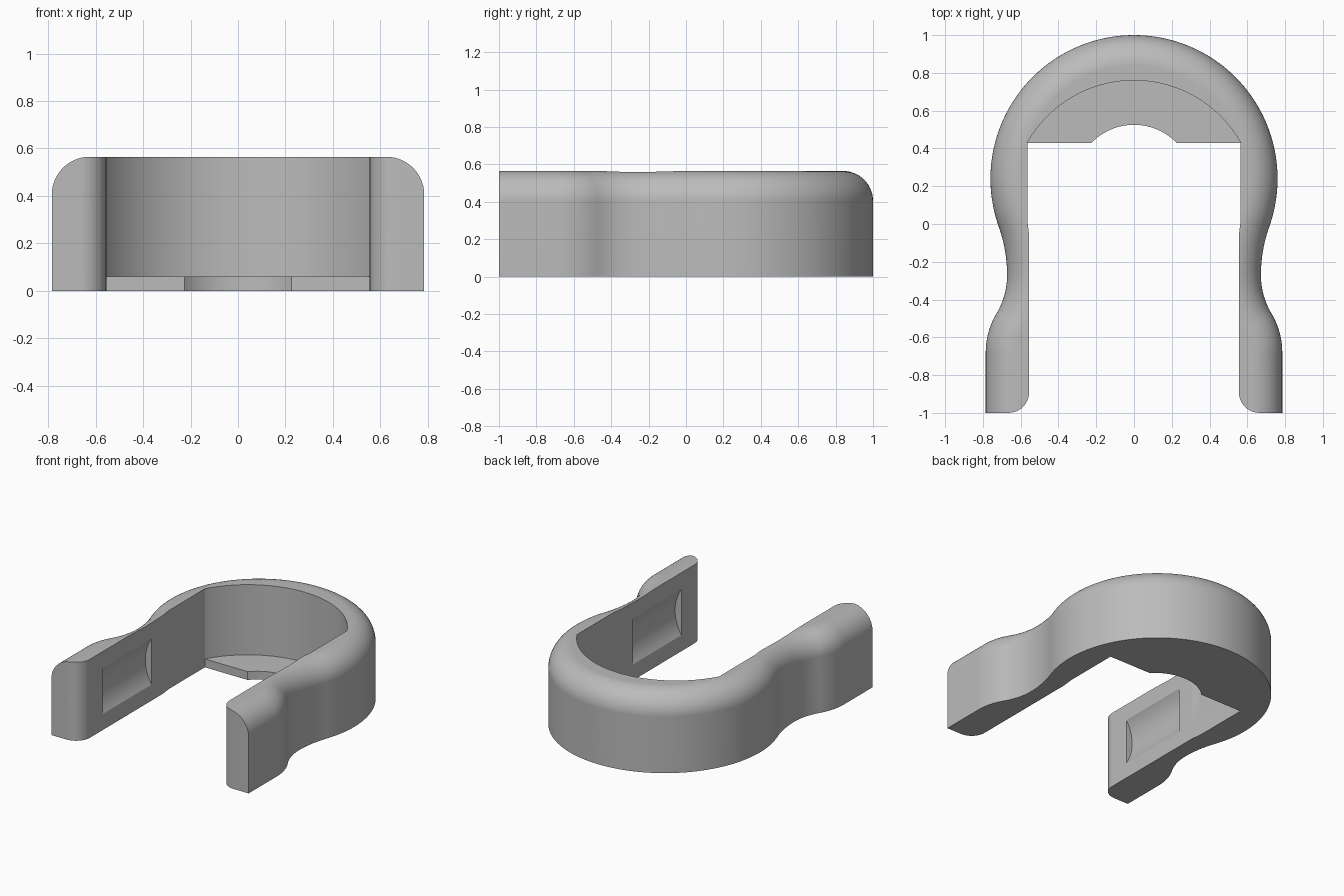
import bpy, bmesh
from math import sin, cos, pi, asin, atan2, sqrt
from mathutils import Vector

cube = bpy.data.objects.get("Cube")
if cube:
    bpy.data.objects.remove(cube, do_unlink=True)

HEIGHT, FILLET, FLOOR = 0.565, 0.16, 0.06

grey = bpy.data.materials.new("plain grey")
grey.use_nodes = True
colour = (0.5, 0.5, 0.5, 1)
grey.diffuse_color = colour
grey.node_tree.nodes["Principled BSDF"].inputs["Base Color"].default_value = colour


def stack(name, layers):
    """Solid from a list of (outline, z) layers."""
    bm = bmesh.new()
    rings = [[bm.verts.new((x, y, z)) for x, y in pts] for pts, z in layers]
    n = len(rings[0])
    for a, b in zip(rings, rings[1:]):
        for i in range(n):
            j = (i + 1) % n
            bm.faces.new((a[i], a[j], b[j], b[i]))
    bm.faces.new(rings[0])
    bm.faces.new(rings[-1])
    bmesh.ops.recalc_face_normals(bm, faces=bm.faces)
    mesh = bpy.data.meshes.new(name)
    bm.to_mesh(mesh)
    bm.free()
    mesh.materials.append(grey)
    ob = bpy.data.objects.new(name, mesh)
    bpy.context.collection.objects.link(ob)
    return ob


def arc(cx, cy, r, a0, a1, steps):
    """Points on a circular arc, angles in radians."""
    angles = [a0 + (a1 - a0) * i / steps for i in range(steps + 1)]
    return [(cx + r * cos(a), cy + r * sin(a)) for a in angles]


def mirrored(half):
    """Close a right-hand outline, which ends on x = 0, with its left half."""
    return half + [(-x, y) for x, y in reversed(half[:-1])]


def outer_outline(inset):
    """Head, waist and grip as tangent arcs, moved inward by inset."""
    head_y, head_r = 0.24, 0.76
    waist_x, waist_y, upper_r = 0.672, -0.27, 0.762
    grip_x, grip_y, curve_r = 0.785, -0.68, 0.4
    swing = asin((waist_y - grip_y) / (2 * curve_r))
    join = atan2(waist_y - head_y, waist_x + upper_r)
    half = [(grip_x - inset, -1.0)]
    half += arc(grip_x - curve_r, grip_y, curve_r - inset, 0, swing, 14)
    half += arc(waist_x + curve_r, waist_y, curve_r + inset, pi + swing, pi, 14)[1:]
    half += arc(waist_x + upper_r, waist_y, upper_r + inset, pi, pi + join, 12)[1:]
    half += arc(0, head_y, head_r - inset, join, pi / 2, 48)[1:]
    return mirrored(half)


# Body with a rounded upper outside edge
layers = [(outer_outline(0), 0)]
for k in range(15):
    t = k / 14 * pi / 2
    layers.append((outer_outline(FILLET * (1 - cos(t))), HEIGHT - FILLET * (1 - sin(t))))
body = stack("clip_body", layers)

# Inner walls of the arms, with rounded tips
arm = [(0.665, -1.2)] + arc(0.665, -0.89, 0.11, 1.5 * pi, pi, 10)
arm += [(0.555, -0.06), (0.565, 0.02)]


def segment(half_width, y, rise, steps):
    """Shallow arc from a chord end up to its crown on x = 0."""
    r = (half_width ** 2 + rise ** 2) / (2 * rise)
    cy = y + rise - r
    return arc(0, cy, r, atan2(y - cy, half_width), pi / 2, steps)


cavity = mirrored(arm + segment(0.565, 0.43, 0.33, 32))
opening = mirrored(arm + [(0.565, 0.43)] + segment(0.225, 0.43, 0.095, 14))
cutters = [
    stack("cavity_cutter", [(cavity, FLOOR), (cavity, 1)]),
    stack("opening_cutter", [(opening, -0.2), (opening, 0.3)]),
]

# Shallow round-bottomed pocket in each arm
for side in (-1, 1):
    r, depth = 0.297, 0.05
    bpy.ops.mesh.primitive_cylinder_add(
        vertices=96, radius=r, depth=0.55, rotation=(pi / 2, 0, 0),
        location=(side * (0.555 + depth - r), -0.465, 0.28))
    cutters.append(bpy.context.object)

bpy.ops.object.select_all(action='DESELECT')
bpy.context.view_layer.objects.active = body
body.select_set(True)
for cutter in cutters:
    mod = body.modifiers.new("cut", 'BOOLEAN')
    mod.operation, mod.solver, mod.object = 'DIFFERENCE', 'EXACT', cutter
    bpy.ops.object.modifier_apply(modifier=mod.name)
    bpy.data.objects.remove(cutter, do_unlink=True)

# One material, smooth curves, crisp edges
body.data.materials.clear()
body.data.materials.append(grey)
for face in body.data.polygons:
    face.material_index = 0
bpy.ops.object.shade_smooth_by_angle(angle=pi / 7)
weighted = body.modifiers.new("flat_faces", 'WEIGHTED_NORMAL')
weighted.keep_sharp = True
